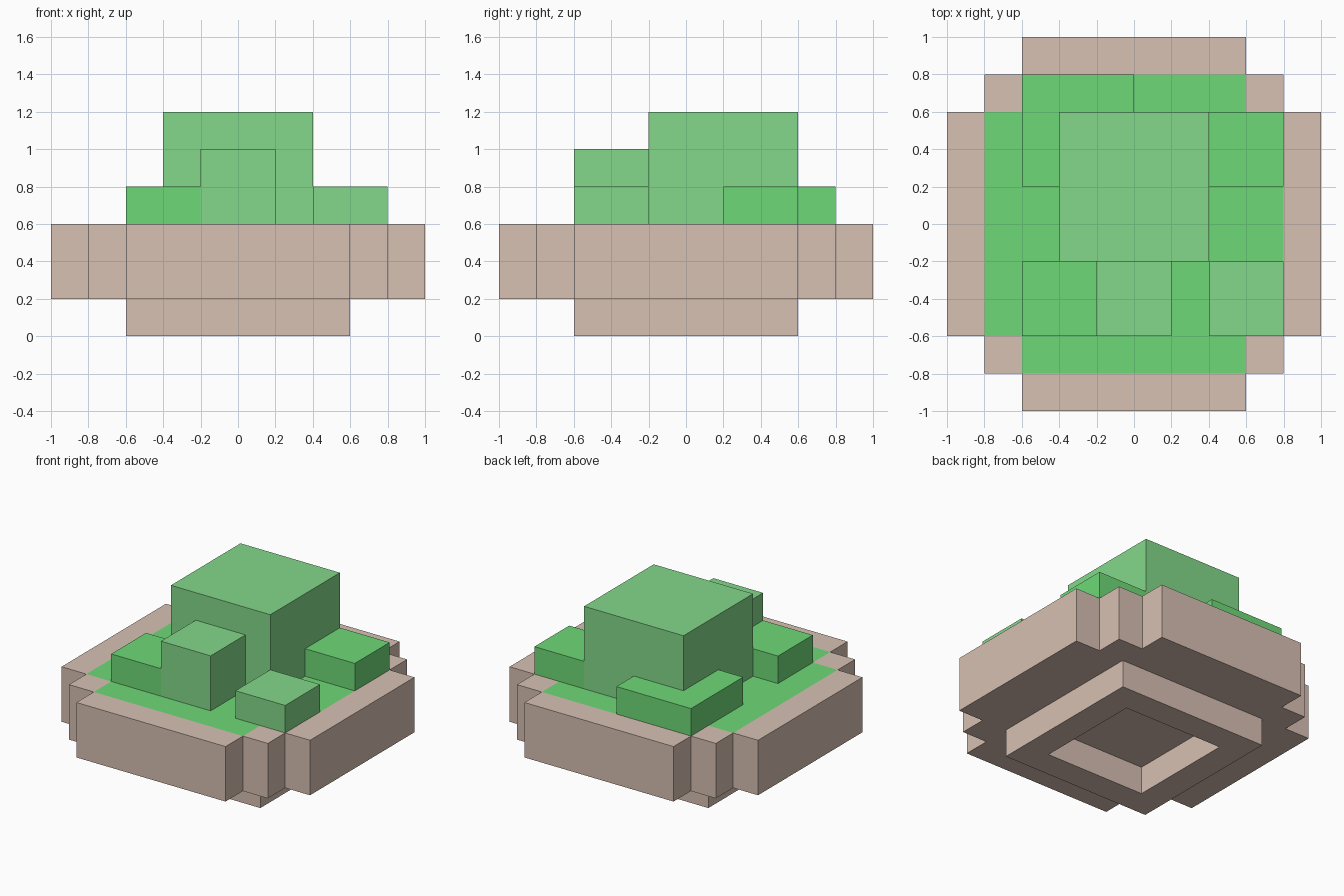
import bpy
import bmesh
from mathutils import Vector

cube = bpy.data.objects.get("Cube")
if cube:
    bpy.data.objects.remove(cube, do_unlink=True)


def material(name, rgb):
    mat = bpy.data.materials.new(name)
    mat.use_nodes = True
    mat.diffuse_color = (*rgb, 1)
    mat.node_tree.nodes["Principled BSDF"].inputs["Base Color"].default_value = (*rgb, 1)
    return mat


CLAY = material("clay", (0.686, 0.533, 0.449))
BRIGHT = material("bright green", (0.156, 0.694, 0.186))
PALE = material("pale green", (0.229, 0.694, 0.254))


def finish(name, bm, *mats):
    bmesh.ops.recalc_face_normals(bm, faces=bm.faces)
    mesh = bpy.data.meshes.new(name)
    bm.to_mesh(mesh)
    bm.free()
    for mat in mats:
        mesh.materials.append(mat)
    obj = bpy.data.objects.new(name, mesh)
    bpy.context.collection.objects.link(obj)
    return obj


def extrude_up(bm, faces, height):
    ext = bmesh.ops.extrude_face_region(bm, geom=faces)["geom"]
    verts = [g for g in ext if isinstance(g, bmesh.types.BMVert)]
    bmesh.ops.translate(bm, verts=verts, vec=(0, 0, height))


def block(name, x0, x1, y0, y1, z0, z1, mat):
    bm = bmesh.new()
    face = bm.faces.new([bm.verts.new((x, y, z0))
                         for x, y in ((x0, y0), (x1, y0), (x1, y1), (x0, y1))])
    extrude_up(bm, [face], z1 - z0)
    return finish(name, bm, mat)


# Pot body: stepped-corner outline, one quarter rotated four times
quarter = [(1, 0.6), (0.8, 0.6), (0.8, 0.8), (0.6, 0.8), (0.6, 1)]
outline = []
for _ in range(4):
    outline += quarter
    quarter = [(-y, x) for x, y in quarter]
bm = bmesh.new()
extrude_up(bm, [bm.faces.new([bm.verts.new((x, y, 0.2)) for x, y in outline])], 0.4)

# Cut the top into a grid and colour the planted bed
for axis in (Vector((1, 0, 0)), Vector((0, 1, 0))):
    for d in (-0.8, -0.6, 0.6, 0.8):
        top = [f for f in bm.faces if f.calc_center_median().z > 0.59]
        geom = top + list({e for f in top for e in f.edges}) + list({v for f in top for v in f.verts})
        bmesh.ops.bisect_plane(bm, geom=geom, plane_co=axis * d, plane_no=axis, dist=1e-4)
for f in bm.faces:
    c = f.calc_center_median()
    x, y = abs(c.x), abs(c.y)
    if c.z > 0.59 and max(x, y) < 0.8 and min(x, y) < 0.6:
        f.material_index = 1
finish("pot_body", bm, CLAY, BRIGHT)

# Pot foot: square ring, hollow underneath
bm = bmesh.new()
outer, inner = ([bm.verts.new((sx * r, sy * r, 0))
                 for sx, sy in ((-1, -1), (1, -1), (1, 1), (-1, 1))] for r in (0.6, 0.4))
ring = [bm.faces.new((outer[i], outer[(i + 1) % 4], inner[(i + 1) % 4], inner[i]))
        for i in range(4)]
extrude_up(bm, ring, 0.2)
finish("pot_foot", bm, CLAY)

# Plants
block("large_bush", -0.4, 0.4, -0.2, 0.6, 0.6, 1.2, PALE)
block("front_bush", -0.2, 0.2, -0.6, -0.2, 0.6, 1.0, PALE)
block("front_left_bush", 0.4, 0.8, -0.6, -0.2, 0.6, 0.8, PALE)
block("front_right_bush", -0.6, -0.2, -0.6, -0.2, 0.6, 0.8, BRIGHT)
block("back_left_bush", 0.4, 0.8, 0.2, 0.6, 0.6, 0.8, BRIGHT)
block("back_right_bush", -0.6, 0.0, 0.2, 0.8, 0.6, 0.8, BRIGHT)
